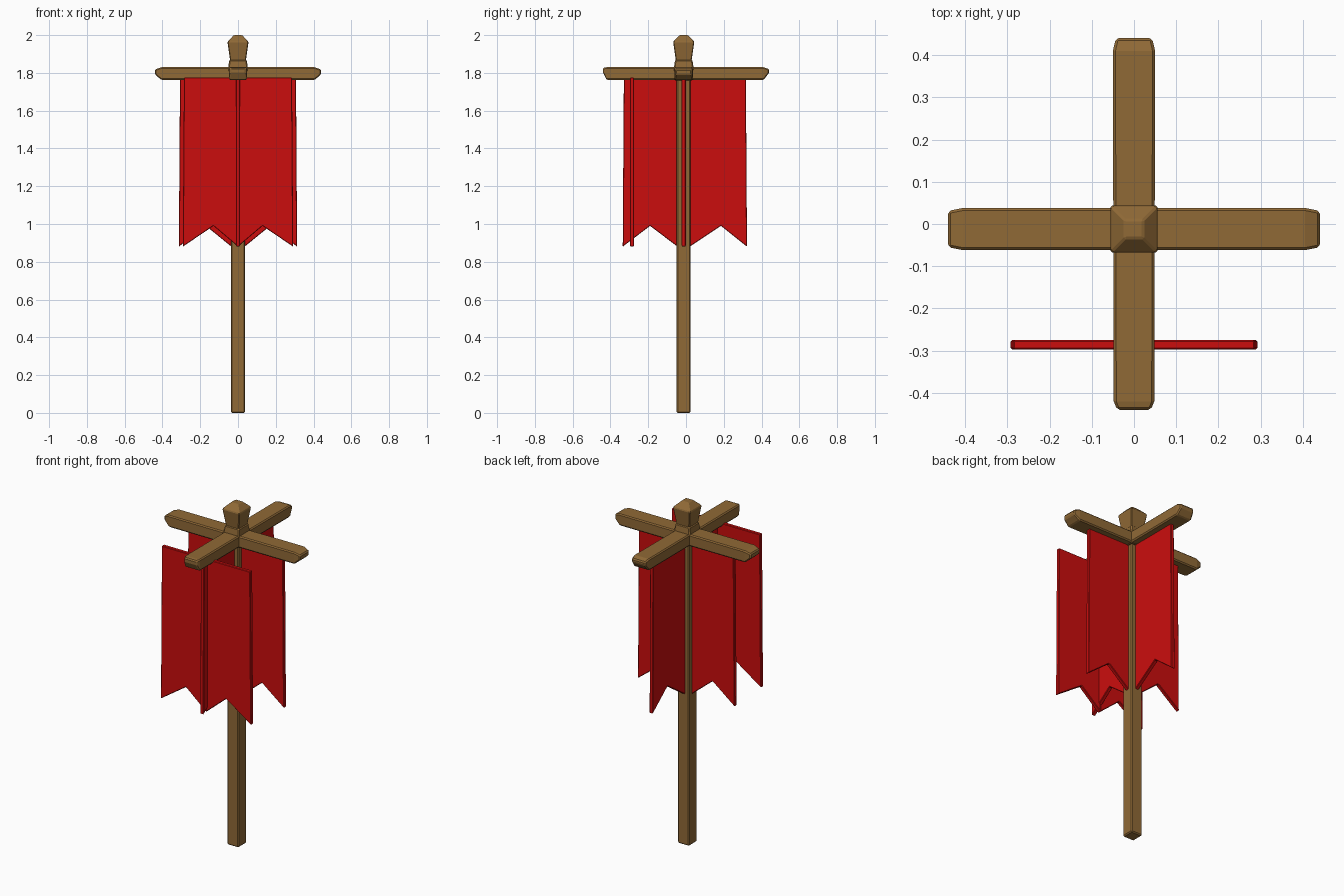
import bpy
import bmesh
from mathutils import Vector

cube = bpy.data.objects.get("Cube")
if cube:
    bpy.data.objects.remove(cube, do_unlink=True)


def material(name, color):
    m = bpy.data.materials.new(name)
    m.use_nodes = True
    m.diffuse_color = color
    m.node_tree.nodes["Principled BSDF"].inputs["Base Color"].default_value = color
    return m


wood = material("wood brown", (0.28, 0.143, 0.037, 1))
cloth = material("banner red", (0.6, 0.004, 0.004, 1))
CY = -0.012  # pole centre line in y


def loft(name, rings, mat, bevel):
    """Closed solid through a list of matching rings of points."""
    bm = bmesh.new()
    rows = [[bm.verts.new(p) for p in ring] for ring in rings]
    n = len(rows[0])
    for a, b in zip(rows, rows[1:]):
        for i in range(n):
            j = (i + 1) % n
            bm.faces.new((a[i], a[j], b[j], b[i]))
    bm.faces.new(rows[0])
    bm.faces.new(rows[-1])
    bmesh.ops.recalc_face_normals(bm, faces=bm.faces)
    mesh = bpy.data.meshes.new(name)
    bm.to_mesh(mesh)
    bm.free()
    mesh.materials.append(mat)
    obj = bpy.data.objects.new(name, mesh)
    bpy.context.collection.objects.link(obj)
    if bevel:
        mod = obj.modifiers.new("worn edges", "BEVEL")
        mod.width = bevel
        mod.segments = 1
        mod.limit_method = "ANGLE"
    return obj


CORNERS = ((-1, -1), (1, -1), (1, 1), (-1, 1))


def post(name, levels, bevel):
    """Square upright from (height, half width) levels."""
    rings = [[(sx * h, CY + sy * h, z) for sx, sy in CORNERS] for z, h in levels]
    return loft(name, rings, wood, bevel)


def beam(name, along_x, sections):
    """Horizontal beam from (position, half width, bottom, top) sections."""
    rings = []
    for t, w, low, high in sections:
        ring = []
        for s, z in ((-w, low), (w, low), (w, high), (-w, high)):
            ring.append((t, CY + s, z) if along_x else (s, t, z))
        rings.append(ring)
    return loft(name, rings, wood, 0.006)


def banner(name, along_x, offset, inner, outer, peak):
    """Swallow-tailed cloth between two positions along one axis."""
    flare = 0.006 if outer > inner else -0.006
    outline = [(inner, 1.775), (outer - flare, 1.775), (outer, 0.88),
               (peak, 0.99), (inner, 0.88)]
    rings = []
    for d in (offset - 0.011, offset + 0.011):
        rings.append([(t, d, z) if along_x else (d, t, z) for t, z in outline])
    return loft(name, rings, cloth, 0.003)


# Pole, collar and flared finial
post("pole", [(0, 0.037), (1.8, 0.037)], 0.006)
post("collar", [(1.76, 0.05), (1.82, 0.053), (1.87, 0.046)], 0.006)
post("finial", [(1.86, 0.041), (1.965, 0.056), (2.0, 0.022)], 0.004)

# Crossed beams with hewn ends
beam("side_beam", True, [
    (-0.44, 0.043, 1.792, 1.818), (-0.405, 0.05, 1.762, 1.83),
    (0.405, 0.05, 1.762, 1.83), (0.44, 0.043, 1.792, 1.818)])
beam("front_back_beam", False, [
    (-0.44, 0.04, 1.802, 1.826), (-0.42, 0.048, 1.762, 1.83),
    (0.41, 0.05, 1.762, 1.83), (0.44, 0.043, 1.8, 1.82)])

# Banners: one under each arm, plus a pair across the front arm
for side, s in (("left", 1), ("right", -1)):
    banner(side + "_banner", True, CY, 0.035 * s, 0.313 * s, 0.17 * s)
    banner("front_cross_banner_" + side, True, -0.286, 0, 0.292 * s, 0.13 * s)
banner("back_banner", False, 0, 0.02, 0.323, 0.185)
banner("front_banner", False, 0, -0.045, -0.335, -0.19)
